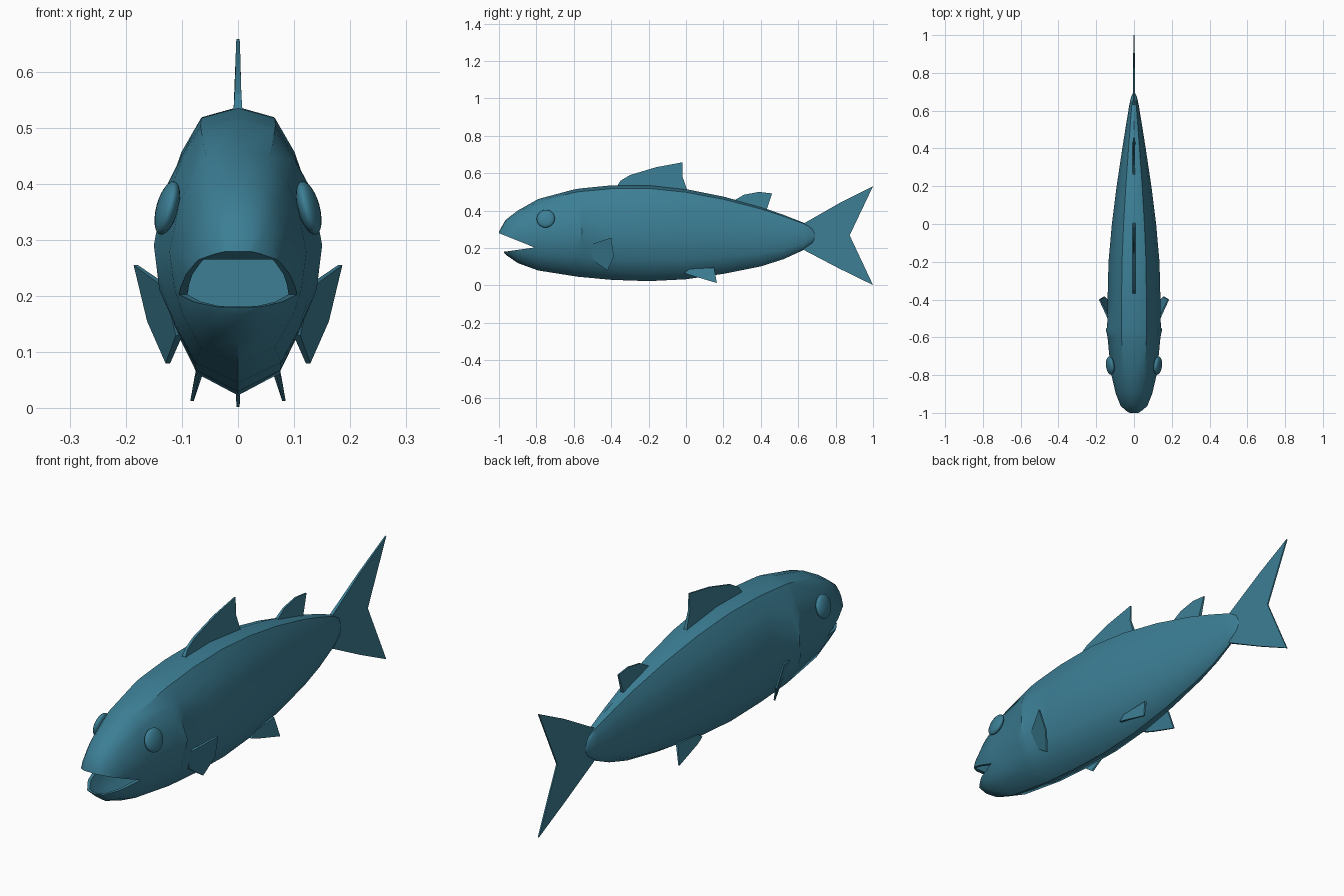
import bpy, bmesh, math
from mathutils import Vector

if "Cube" in bpy.data.objects:
    bpy.data.objects.remove(bpy.data.objects["Cube"])

teal = bpy.data.materials.new("teal")
teal.diffuse_color = (0.045, 0.21, 0.30, 1)
teal.use_nodes = True
teal.node_tree.nodes["Principled BSDF"].inputs["Base Color"].default_value = teal.diffuse_color


def finish(name, bm, angle=40):
    bmesh.ops.recalc_face_normals(bm, faces=bm.faces)
    me = bpy.data.meshes.new(name)
    bm.to_mesh(me)
    bm.free()
    me.materials.append(teal)
    for p in me.polygons:
        p.use_smooth = True
    me.set_sharp_from_angle(angle=math.radians(angle))
    ob = bpy.data.objects.new(name, me)
    bpy.context.scene.collection.objects.link(ob)
    return ob


# half cross-section (x, z), unit size
HALF = [(0, 1), (.47, .93), (.72, .69), (.87, .45), (1, .04),
        (.93, -.3), (.8, -.56), (.54, -.85), (0, -1)]
# body stations: y, bottom, top, half width, gill bump
ROWS = [(-1, .215, .287, .035, 0), (-.965, .165, .35, .07, 0),
        (-.90, .12, .40, .096, 0), (-.79, .08, .462, .122, 0),
        (-.6, .05, .513, .14, 0), (-.575, .046, .517, .141, .009),
        (-.55, .044, .52, .142, 0), (-.4, .03, .535, .14, 0),
        (-.2, .023, .537, .135, 0), (0, .033, .515, .117, 0),
        (.2, .062, .475, .092, 0), (.4, .102, .42, .062, 0),
        (.52, .14, .378, .043, 0), (.63, .19, .335, .025, 0),
        (.675, .222, .305, .015, 0), (.69, .25, .275, .007, 0)]


def loft(name, rows, scale=1):
    bm = bmesh.new()
    rings = []
    prof = HALF + [(-x, z) for x, z in HALF[-2:0:-1]]
    for y, lo, hi, w, bump in rows:
        c, h = (lo + hi) / 2, (hi - lo) / 2 * scale
        ring = []
        for x, z in prof:
            b = math.copysign(bump, x) if abs(x) > .86 else 0
            # gill edge bows backward at mid height
            yy = y + (.02 if bump and abs(x) > .99 else 0)
            ring.append(bm.verts.new((x * w * scale + b, yy, c + z * h)))
        rings.append(ring)
    n = len(prof)
    for a, b in zip(rings, rings[1:]):
        for i in range(n):
            bm.faces.new((a[i], a[(i + 1) % n], b[(i + 1) % n], b[i]))
    bm.faces.new(rings[0])
    bm.faces.new(rings[-1])
    return finish(name, bm)


def slab(name, pts, half, mirror=False):
    """Thin plate through 3D points, thickened along x by half[i] per point."""
    bm = bmesh.new()
    n = len(pts)
    for s in ((1, -1) if mirror else (1,)):
        a, b = ([bm.verts.new((s * (x + k * t), y, z))
                 for (x, y, z), t in zip(pts, half)] for k in (1, -1))
        bm.faces.new(a)
        bm.faces.new(b[::-1])
        for i in range(n):
            j = (i + 1) % n
            bm.faces.new((a[i], b[i], b[j], a[j]))
    return finish(name, bm, 25)


# body with open mouth and hollow mouth cavity
body = loft("body", ROWS)
wedge = slab("mouth_wedge", [(0, -1.1, .32), (0, -.81, .203), (0, -1.1, .162)], [.3] * 3)
cavity = loft("mouth_cavity", [(r[0], r[1], r[2], r[3], 0) for r in ROWS[1:5]], .88)
for cutter in (wedge, cavity):
    cutter.hide_render = True
    m = body.modifiers.new("cut", "BOOLEAN")
    m.operation = "DIFFERENCE"
    m.solver = "EXACT"
    m.object = cutter
dg = bpy.context.evaluated_depsgraph_get()
cut = bpy.data.meshes.new_from_object(body.evaluated_get(dg))
body.modifiers.clear()
body.data = cut
cut.set_sharp_from_angle(angle=math.radians(40))
for cutter in (wedge, cavity):
    bpy.data.objects.remove(cutter)

# eyes
for s, side in ((1, "left"), (-1, "right")):
    bm = bmesh.new()
    bmesh.ops.create_uvsphere(bm, u_segments=20, v_segments=12, radius=1)
    eye = finish("eye_" + side, bm, 60)
    eye.scale = (.019, .049, .049)
    eye.location = (s * .126, -.75, .357)
    eye.rotation_euler = (0, -s * math.radians(15), s * math.radians(-7))


def flat(pts):
    return [(0, y, z) for y, z in pts]


# back fins and tail
slab("dorsal_fin", flat([(-.37, .53), (-.35, .56), (-.30, .59), (-.16, .632), (-.02, .658),
                         (-.02, .585), (.01, .50)]), [.008, .006, .005, .004, .003, .004, .008])
slab("rear_dorsal_fin", flat([(.25, .45), (.31, .485), (.39, .50), (.46, .492), (.43, .40)]),
     [.007, .004, .003, .003, .007])
slab("tail_fin", flat([(.61, .32), (.82, .44), (1, .53), (.875, .268), (1, .002), (.82, .09), (.61, .20)]),
     [.007, .004, .003, .003, .003, .004, .007])
# paired fins
slab("pectoral_fins", [(.125, -.52, .215), (.182, -.40, .255), (.158, -.385, .155),
                       (.125, -.42, .08), (.105, -.49, .13)], [.006, .004, .004, .004, .006], True)
slab("pelvic_fins", [(.066, -.01, .066), (.066, .02, .088), (.062, .15, .095),
                     (.082, .165, .013), (.074, .03, .053)], [.005, .005, .005, .003, .004], True)
